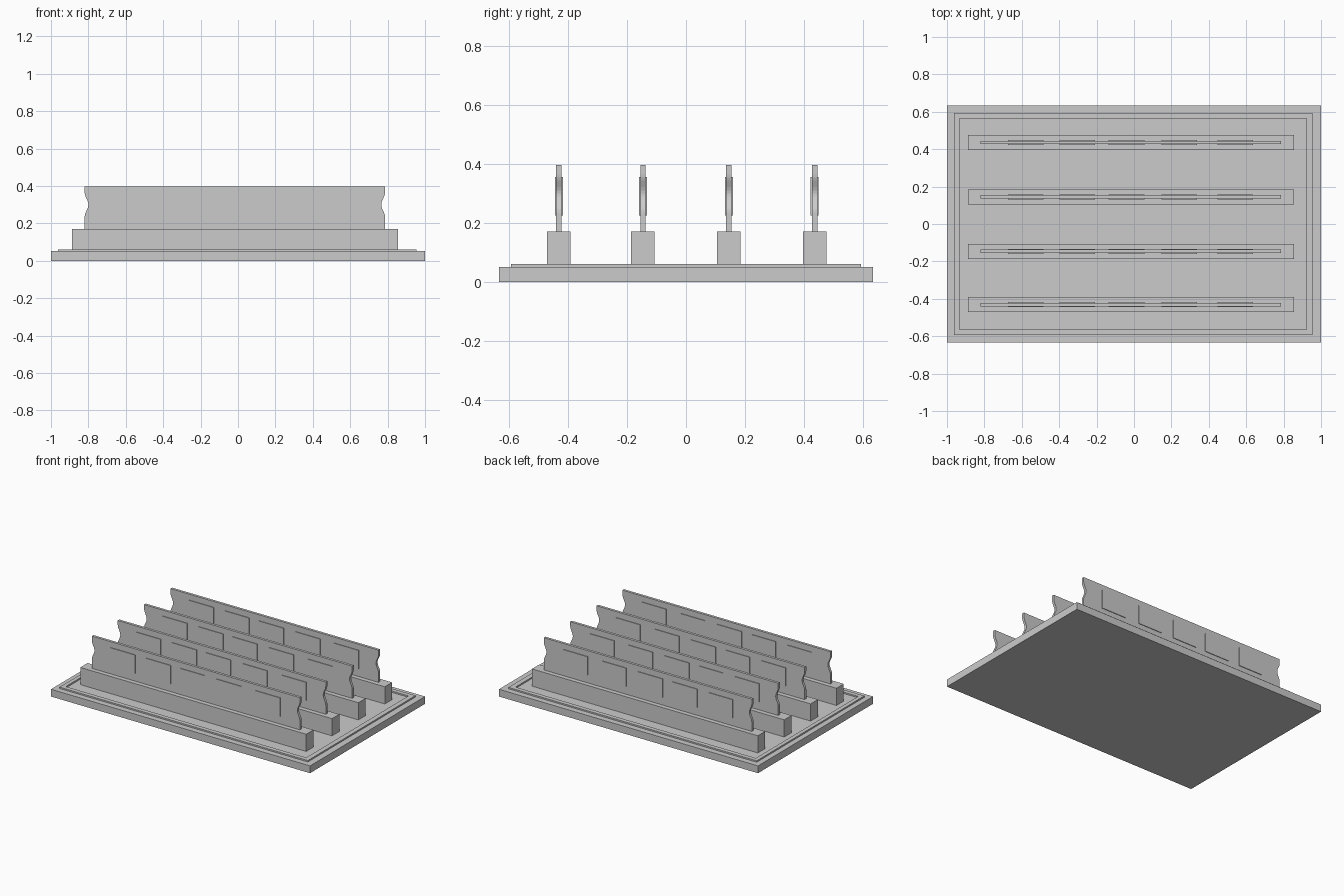
import bpy, bmesh, math

if "Cube" in bpy.data.objects:
    bpy.data.objects.remove(bpy.data.objects["Cube"])


def make_object(name, bm):
    bmesh.ops.recalc_face_normals(bm, faces=bm.faces)
    mesh = bpy.data.meshes.new(name)
    bm.to_mesh(mesh)
    bm.free()
    obj = bpy.data.objects.new(name, mesh)
    bpy.context.collection.objects.link(obj)
    return obj


def box(name, x0, x1, y0, y1, z0, z1):
    bm = bmesh.new()
    bmesh.ops.create_cube(bm, size=1)
    bmesh.ops.scale(bm, vec=(x1 - x0, y1 - y0, z1 - z0), verts=bm.verts)
    bmesh.ops.translate(bm, vec=((x0 + x1) / 2, (y0 + y1) / 2, (z0 + z1) / 2), verts=bm.verts)
    return make_object(name, bm)


def frame(name, outer, inner, z0, z1):
    # Rectangular ring: quads between the two outlines, extruded upwards
    bm = bmesh.new()
    def ring(r):
        x0, x1, y = r
        return [bm.verts.new(p) for p in ((x0, -y, z0), (x1, -y, z0), (x1, y, z0), (x0, y, z0))]
    a, b = ring(outer), ring(inner)
    faces = [bm.faces.new((a[i], a[i - 1], b[i - 1], b[i])) for i in range(4)]
    ext = bmesh.ops.extrude_face_region(bm, geom=faces, use_keep_orig=True)
    top = [v for v in ext["geom"] if isinstance(v, bmesh.types.BMVert)]
    bmesh.ops.translate(bm, vec=(0, 0, z1 - z0), verts=top)
    return make_object(name, bm)


def panel(name, y, x0=-0.82, x1=0.786, z0=0.165, z1=0.396, thick=0.018):
    # Upright sheet whose two ends have a shallow wavy notch
    n = 12
    side = [(0, z0)]
    for i in range(n + 1):
        t = i / n
        side.append((0.01 * (1 - math.cos(2 * math.pi * t)), 0.235 + 0.13 * t))
    side.append((0, z1))
    outline = [(x1 - d, z) for d, z in side] + [(x0 + d, z) for d, z in reversed(side)]
    bm = bmesh.new()
    front = bm.faces.new([bm.verts.new((x, y - thick / 2, z)) for x, z in outline])
    ext = bmesh.ops.extrude_face_region(bm, geom=[front], use_keep_orig=True)
    back = [v for v in ext["geom"] if isinstance(v, bmesh.types.BMVert)]
    bmesh.ops.translate(bm, vec=(0, thick, 0), verts=back)
    return make_object(name, bm)


# Base plate with a thin raised border
box("base_plate", -1, 1, -0.634, 0.634, 0, 0.051)
frame("base_border", (-0.962, 0.955, 0.594), (-0.934, 0.921, 0.564), 0.049, 0.061)

# Four rows: plinth, upright panel, five raised tiles passing through the panel
tile_centres = (-0.58, -0.304, -0.04, 0.242, 0.541)
for r, y in enumerate((-0.431, -0.146, 0.145, 0.436), 1):
    box(f"plinth_{r}", -0.888, 0.856, y - 0.04, y + 0.04, 0.049, 0.171)
    panel(f"panel_{r}", y)
    for c, x in enumerate(tile_centres, 1):
        box(f"tile_{r}_{c}", x - 0.095, x + 0.095, y - 0.0135, y + 0.0135, 0.226, 0.355)
